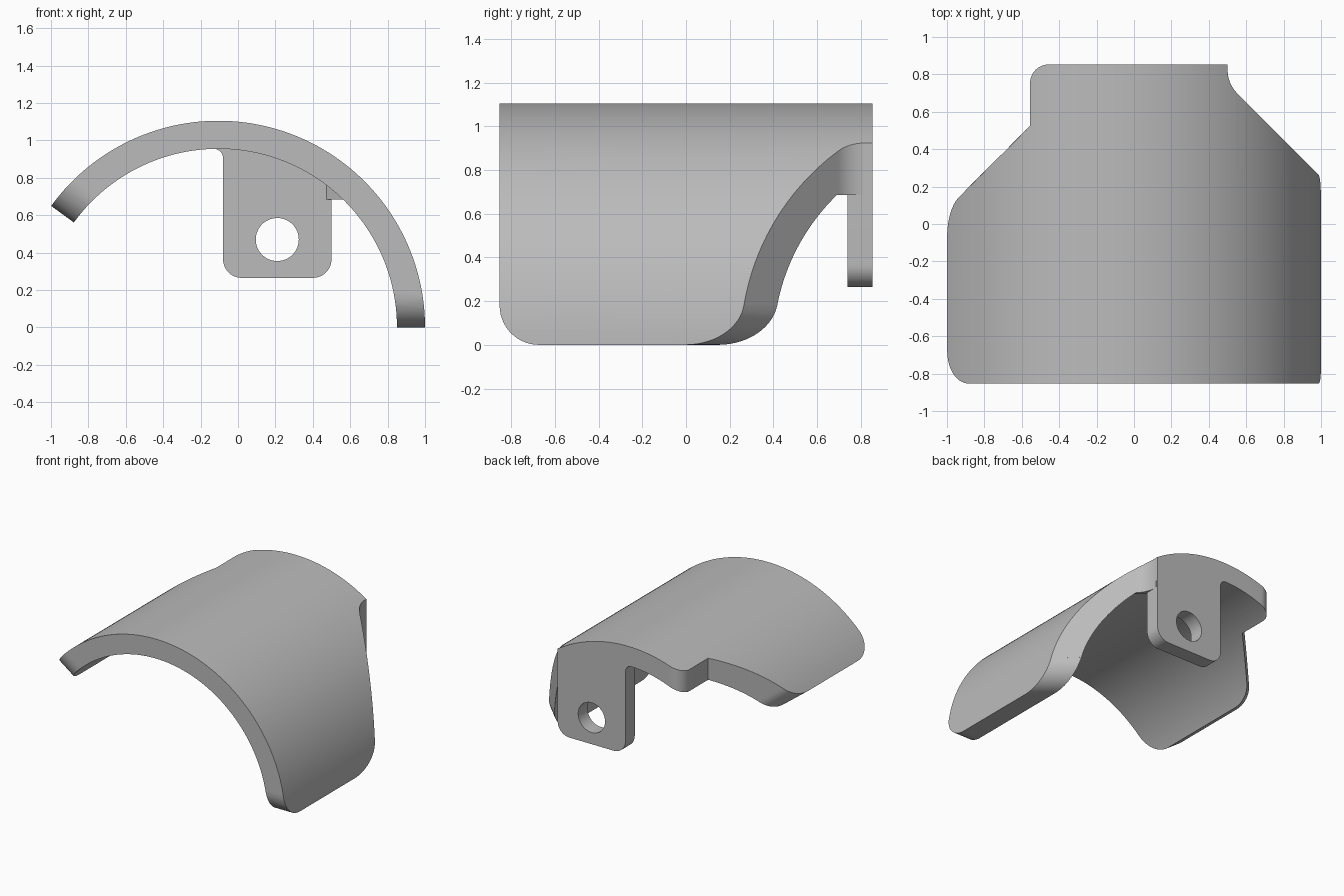
import bpy, bmesh
from math import sin, cos, radians, sqrt, tan
from mathutils import Vector

cube = bpy.data.objects.get("Cube")
if cube:
    bpy.data.objects.remove(cube)

CX, R_OUT, R_IN = -0.105, 1.105, 0.955   # arch axis and radii
END = radians(144)                       # arch sweep
Y = 0.853                                # half length
R = 0.18                                 # corner rounding


def arc(cx, cy, r, a, b, n=12):
    angles = [radians(a + (b - a) * i / n) for i in range(n + 1)]
    return [(cx + r * cos(t), cy + r * sin(t)) for t in angles]


def prism(name, points, sweep):
    """Solid made by sweeping a flat outline along a vector."""
    bm = bmesh.new()
    face = bm.faces.new([bm.verts.new(p) for p in points])
    top = bmesh.ops.extrude_face_region(bm, geom=[face])["geom"]
    bmesh.ops.translate(bm, vec=sweep, verts=[v for v in top if isinstance(v, bmesh.types.BMVert)])
    bmesh.ops.recalc_face_normals(bm, faces=bm.faces)
    mesh = bpy.data.meshes.new(name)
    bm.to_mesh(mesh)
    bm.free()
    obj = bpy.data.objects.new(name, mesh)
    bpy.context.collection.objects.link(obj)
    return obj


def front_prism(name, pts, y0, y1):
    return prism(name, [(x, y0, z) for x, z in pts], Vector((0, y1 - y0, 0)))


def plan_prism(name, pts, z0, z1):
    return prism(name, [(x, y, z0) for x, y in pts], Vector((0, 0, z1 - z0)))


def combine(target, tool, operation):
    mod = target.modifiers.new(operation, "BOOLEAN")
    mod.operation, mod.solver, mod.object = operation, "EXACT", tool
    bpy.context.view_layer.objects.active = target
    bpy.ops.object.modifier_apply(modifier=mod.name)
    bpy.data.objects.remove(tool)


def round_corner(target, corner, n1, n2):
    """Round the edge where two outward-facing planes meet."""
    corner, n1, n2 = Vector(corner), Vector(n1).normalized(), Vector(n2).normalized()
    centre = corner - R * (n1 + n2) / (1 + n1.dot(n2))
    pts, steps = [], 14
    for i in range(steps + 1):
        pts.append(centre + R * n1.slerp(n2, i / steps))
    pts += [pts[-1] + 0.05 * n2, corner + 0.05 * (n1 + n2), pts[0] + 0.05 * n1]
    axis = n1.cross(n2).normalized()
    combine(target, prism("cutter", [p - 0.4 * axis for p in pts], 0.8 * axis), "DIFFERENCE")


# Arched cover, left overlong so the outline can trim it
sweep = arc(CX, 0, R_OUT, 0, 144, 80) + arc(CX, 0, R_IN, 144, 0, 80)
cover = front_prism("arched_cover", sweep, -0.9, 0.9)

# Hanging tab with rounded lower corners and a small fillet at its root
tab_profile = (arc(-0.13, 0.905, 0.05, 90, 0, 8)
               + arc(0.02, 0.365, 0.1, 180, 270) + arc(0.4, 0.365, 0.1, 270, 360)
               + [(0.5, 0.85), (0.2, 1.0), (-0.13, 1.0)])
tab = front_prism("mounting_tab", tab_profile, 0.74, 0.9)
combine(tab, front_prism("hole", arc(0.21, 0.47, 0.115, 0, 354, 59), 0.6, 1), "DIFFERENCE")
combine(cover, tab, "UNION")

# Small gusset joining the tab edge to the sloped cut
gusset = plan_prism("gusset", [(0.57, 0.66), (0.57, 0.84), (0.46, 0.84), (0.46, 0.75)], 0.685, 0.8)
combine(cover, gusset, "UNION")

# Plan outline: narrow back, sloped shoulders, wide front
t = R * tan(radians(22.5))
shoulder = arc(0.5005 + R, 0.75 + t, R, 180, 225)
outline = ([(-1.2, -Y), (1.2, -Y), (1.2, 0.05)] + shoulder[::-1] + [(0.5005, Y)]
           + arc(-0.456, Y - 0.1, 0.1, 90, 180) + [(-0.556, 0.524), (-1.2, -0.12)])
combine(cover, plan_prism("outline", outline, -0.2, 1.4), "INTERSECT")

# Rounded corners on both ends of the arch
tip = (CX + R_OUT * cos(END), R_OUT * sin(END))
left_end, right_end = (-sin(END), 0, cos(END)), (0, 0, -1)
round_corner(cover, (1, -Y, 0), (0, -1, 0), right_end)
round_corner(cover, (1, 0.25, 0), (1, 1, 0), right_end)
round_corner(cover, (tip[0], -Y, tip[1]), (0, -1, 0), left_end)
round_corner(cover, (tip[0], tip[0] + 1.08, tip[1]), (-1, 1, 0), left_end)

# Plain grey finish
grey = bpy.data.materials.new("plain_grey")
grey.use_nodes = True
colour = (0.5, 0.5, 0.5, 1)
grey.diffuse_color = colour
grey.node_tree.nodes["Principled BSDF"].inputs["Base Color"].default_value = colour
cover.data.materials.clear()
cover.data.materials.append(grey)

bpy.ops.object.select_all(action="DESELECT")
cover.select_set(True)
bpy.context.view_layer.objects.active = cover
bpy.ops.object.shade_smooth_by_angle(angle=radians(25))
